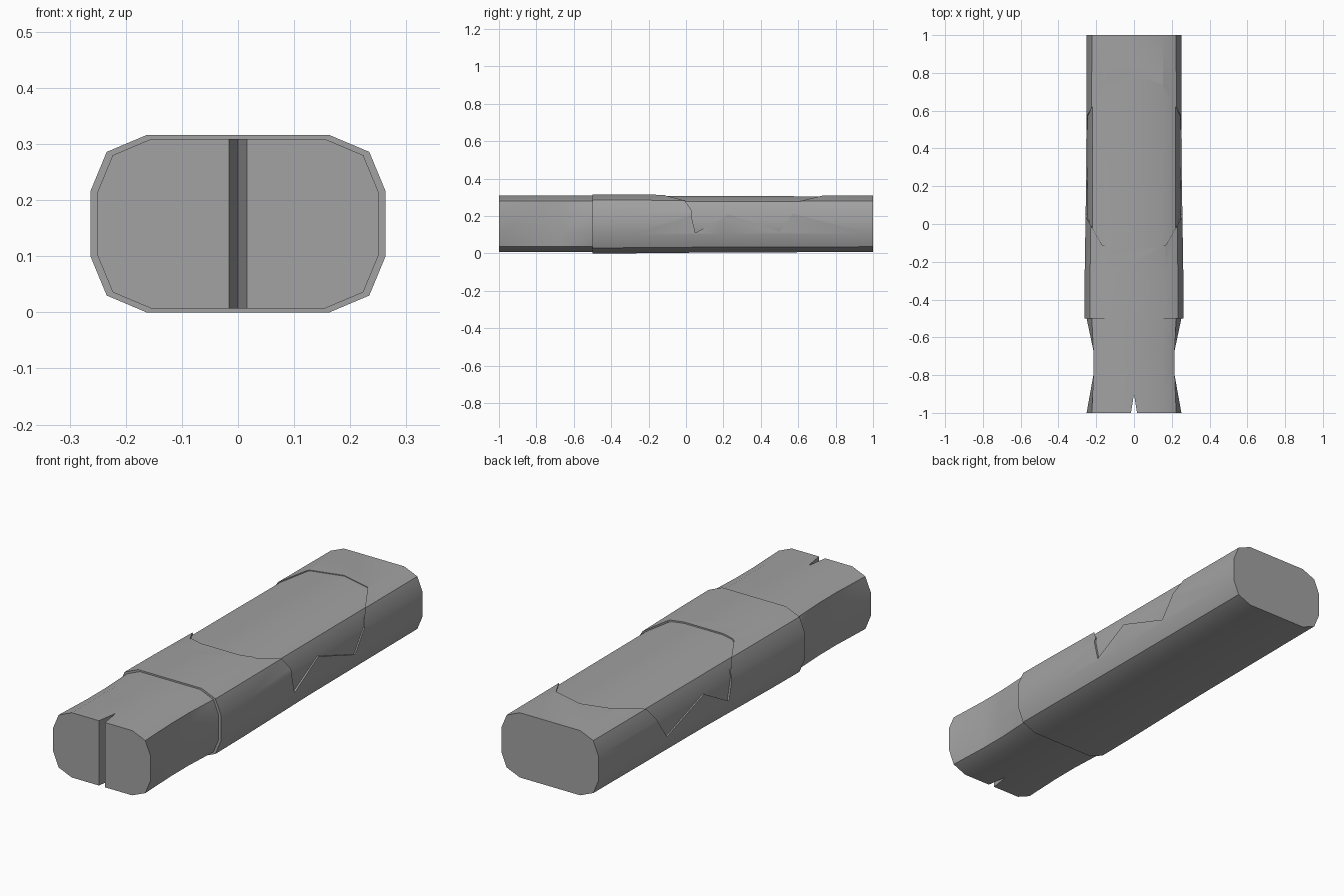
import bpy
import bmesh
import math

if "Cube" in bpy.data.objects:
    bpy.data.objects.remove(bpy.data.objects["Cube"], do_unlink=True)

MID = 0.158  # height of the handle's axis
grey = bpy.data.materials.new("plain_grey")
grey.use_nodes = True
COLOUR = (0.36, 0.36, 0.36, 1)
grey.diffuse_color = COLOUR
grey.node_tree.nodes["Principled BSDF"].inputs["Base Color"].default_value = COLOUR

# One quarter of the rounded cross-section, mirrored to a full ring
QUARTER = [(0.263, 0.058), (0.234, 0.128), (0.163, 0.158)]
RIGHT_HALF = [(x, -z) for x, z in reversed(QUARTER)] + QUARTER
RING = RIGHT_HALF + [(-x, -z) for x, z in RIGHT_HALF]


def make_object(name, bm):
    bmesh.ops.recalc_face_normals(bm, faces=bm.faces)
    mesh = bpy.data.meshes.new(name)
    bm.to_mesh(mesh)
    bm.free()
    obj = bpy.data.objects.new(name, mesh)
    bpy.context.collection.objects.link(obj)
    mesh.materials.append(grey)
    return obj


def loft(name, stations):
    """Each station is (y, scale, widest half-width)."""
    bm = bmesh.new()
    rings = []
    for y, scale, limit in stations:
        rings.append([bm.verts.new((max(-limit, min(limit, x * scale)), y, MID + z * scale))
                      for x, z in RING])
    n = len(RING)
    for a, b in zip(rings, rings[1:]):
        for i in range(n):
            j = (i + 1) % n
            bm.faces.new((a[i], a[j], b[j], b[i]))
    bm.faces.new(rings[0])
    bm.faces.new(rings[-1])
    return make_object(name, bm)


def prism(name, points, axis, low, high):
    """Extrude an outline along z (points are x, y) or x (points are y, z)."""
    bm = bmesh.new()
    place = (lambda p, d: (p[0], p[1], d)) if axis == "z" else (lambda p, d: (d, p[0], p[1]))
    face = bm.faces.new([bm.verts.new(place(p, low)) for p in points])
    top = bmesh.ops.extrude_face_region(bm, geom=[face])
    shift = (0, 0, high - low) if axis == "z" else (high - low, 0, 0)
    bmesh.ops.translate(bm, vec=shift,
                        verts=[g for g in top["geom"] if isinstance(g, bmesh.types.BMVert)])
    obj = make_object(name, bm)
    obj.hide_render = True
    return obj


def boolean(obj, cutter, operation):
    mod = obj.modifiers.new("cut", "BOOLEAN")
    mod.operation = operation
    mod.solver = "EXACT"
    mod.object = cutter
    bpy.context.view_layer.objects.active = obj
    bpy.ops.object.modifier_apply(modifier=mod.name)
    bpy.data.objects.remove(cutter, do_unlink=True)


# Waisted grip that carries on as the core under the sleeve
core = loft("grip_and_core", [(-1, 0.954, 1), (-0.8, 0.954, 0.215), (-0.67, 0.954, 0.215),
                              (-0.5, 0.954, 1), (-0.3, 0.945, 1), (0.95, 0.932, 1)])

# V-shaped slot in the front end
slot = prism("slot_cutter", [(-0.016, -1), (-0.018, -1.01), (0.018, -1.01), (0.016, -1),
                             (0, -0.9)], "z", -0.1, 0.5)
boolean(core, slot, "DIFFERENCE")

# Outer sleeve, tapering slightly to the back
sleeve = loft("sleeve", [(-0.5, 1, 1), (-0.3, 0.995, 1), (0.2, 0.965, 1), (1, 0.953, 1)])

# Sunken panel: an outline from above joined with a zigzag lower edge on the sides
half = [(0.15, 0.74), (0.25, 0.57), (0.35, 0.57), (0.35, 0.03), (0.25, 0.03),
        (0.17, -0.11), (0.1, -0.13)]
outline = [(0, 0.78)] + half + [(-x, y) for x, y in reversed(half)]
panel = prism("panel_cutter", outline, "z", 0.02, 0.6)
zigzag = [(-0.3, 0.3), (0.02, 0.24), (0.05, 0.11), (0.23, 0.21), (0.5, 0.115),
          (0.56, 0.2), (0.6, 0.25), (0.9, 0.29), (0.9, 0.5), (-0.3, 0.5)]
boolean(panel, prism("zigzag_cutter", zigzag, "x", -0.5, 0.5), "INTERSECT")
boolean(sleeve, panel, "DIFFERENCE")

# Soft shading along the shallow facets
for obj in (core, sleeve):
    bpy.ops.object.select_all(action="DESELECT")
    obj.select_set(True)
    bpy.context.view_layer.objects.active = obj
    bpy.ops.object.shade_smooth_by_angle(angle=math.radians(30))
